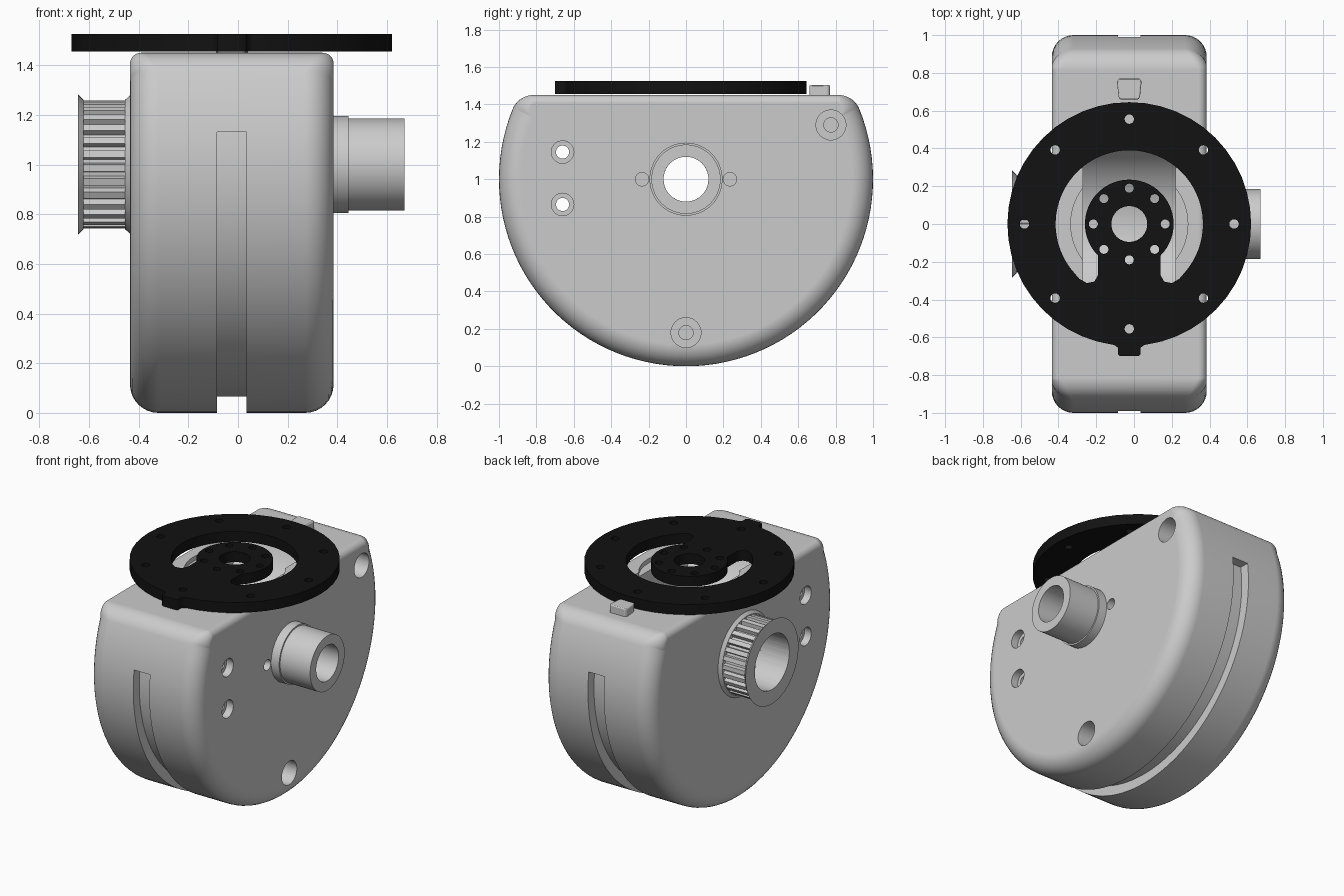
import bpy, bmesh
from math import sin, cos, pi, radians, asin, atan2, sqrt

if "Cube" in bpy.data.objects:
    bpy.data.objects.remove(bpy.data.objects["Cube"])

CX = -0.025          # middle of the housing in x
AX = 1.0             # height of the cross axle


def make(name, rings, wrap=False):
    """Skin a list of equal-length point rings; cap the ends unless wrapped."""
    bm = bmesh.new()
    vs = [[bm.verts.new(p) for p in r] for r in rings]
    n = len(vs[0])
    for a, b in zip(vs, vs[1:] + (vs[:1] if wrap else [])):
        for i in range(n):
            j = (i + 1) % n
            bm.faces.new((a[i], a[j], b[j], b[i]))
    if not wrap:
        bm.faces.new(vs[0][::-1])
        bm.faces.new(vs[-1])
    bmesh.ops.recalc_face_normals(bm, faces=bm.faces)
    me = bpy.data.meshes.new(name)
    bm.to_mesh(me)
    bm.free()
    ob = bpy.data.objects.new(name, me)
    bpy.context.collection.objects.link(ob)
    return ob


def circle(r, n, cx=0, cy=0):
    return [(cx + r * cos(2 * pi * i / n), cy + r * sin(2 * pi * i / n)) for i in range(n)]


def arc(r, a, b, n):
    return [(r * cos(radians(a + (b - a) * i / n)), r * sin(radians(a + (b - a) * i / n)))
            for i in range(n + 1)]


def prism_x(name, pts, x0, x1):
    return make(name, [[(x, y, z) for y, z in pts] for x in (x0, x1)])


def prism_z(name, pts, z0, z1):
    return make(name, [[(x, y, z) for x, y in pts] for z in (z0, z1)])


def tube(name, prof, n=64):
    """Closed (x, radius) profile turned about the axle."""
    return make(name, [[(x, y, z) for y, z in circle(r, n, 0, AX)] for x, r in prof], wrap=True)


def activate(ob):
    bpy.ops.object.select_all(action='DESELECT')
    ob.select_set(True)
    bpy.context.view_layer.objects.active = ob


def cut(ob, cutter):
    activate(ob)
    m = ob.modifiers.new('cut', 'BOOLEAN')
    m.object, m.operation, m.solver = cutter, 'DIFFERENCE', 'EXACT'
    bpy.ops.object.modifier_apply(modifier=m.name)
    bpy.data.objects.remove(cutter)


def smooth(ob, angle=30):
    activate(ob)
    bpy.ops.object.shade_smooth_by_angle(angle=radians(angle))
    m = ob.modifiers.new('normals', 'WEIGHTED_NORMAL')
    m.keep_sharp = True


# Housing: round belly, flat top, rounded rim that is tighter along the top
TOP, C = 1.45, 0.12
cz = TOP - C
cy = sqrt((1 - C) ** 2 - (cz - AX) ** 2)
t = atan2(cz - AX, cy)
prof = []            # y, z, outward angle, rim radius
for i in range(10):
    f = i / 9
    a = pi / 2 + (t - pi / 2) * f
    prof.append((cy + C * cos(a), cz + C * sin(a), a, 0.045 + 0.07 * f))
for i in range(1, 72):
    a = t - (pi + 2 * t) * i / 72
    prof.append((cos(a), AX + sin(a), a, 0.115))
prof += [(-y, z, pi - a, r) for y, z, a, r in prof[9::-1]]
steps = [i * pi / 16 for i in range(9)]
rings = []
for side, seq in ((-1, steps), (1, steps[::-1])):
    for p in seq:
        rings.append([(CX + side * (0.41 - r * (1 - cos(p))),
                       y - cos(a) * r * (1 - sin(p)),
                       z - sin(a) * r * (1 - sin(p))) for y, z, a, r in prof])
housing = make('housing', rings)

# Belt groove around the belly
e0, e1 = (180 / pi * asin(0.13 / r) for r in (0.935, 1.1))
groove = arc(0.935, e0, -180 - e0, 72) + arc(1.1, -180 - e1, e1, 72)
cut(housing, prism_x('groove_cutter', [(y, z + AX) for y, z in groove], -0.085, 0.035))

# Recess beneath the top plate
cut(housing, prism_x('trough_cutter', circle(0.45, 64, 0, 1.6), -0.27, 0.22))
cut(housing, prism_z('well_cutter', circle(0.31, 64, CX, 0), 1.42, 1.6))

# Axle bore, screw holes and pin holes: y, z, radius, x from, x to
bores = [(0, AX, 0.12, -1, 1), (0, AX, 0.185, -1, -0.3)]
for y, z in ((0.775, 1.29), (0, 0.18)):
    bores += [(y, z, 0.08, 0.08, 1), (y, z, 0.038, -0.1, 0.2)]
for z in (0.865, 1.145):
    bores += [(-0.66, z, 0.06, 0.335, 1), (-0.66, z, 0.06, -1, -0.385), (-0.66, z, 0.035, -1, 1)]
for y in (-0.235, 0.235):
    bores.append((y, AX, 0.036, 0.335, 1))
for y, z, r, x0, x1 in bores:
    cut(housing, prism_x('bore_cutter', circle(r, 40, y, z), x0, x1))
smooth(housing)

# Stepped axle sleeve on the right
smooth(tube('axle_sleeve', [(0.37, 0.12), (0.37, 0.195), (0.445, 0.195), (0.445, 0.185),
                            (0.67, 0.185), (0.67, 0.12)]))

# Toothed pulley with two flared flanges on the left
T = 28
outer, inner = [], []
for i in range(T):
    for f, r in ((0.0, 0.257), (0.5, 0.257), (0.6, 0.23), (0.9, 0.23)):
        a = 2 * pi * (i + f) / T
        outer.append((r * cos(a), AX + r * sin(a)))
        inner.append((0.185 * cos(a), AX + 0.185 * sin(a)))
smooth(make('pulley_teeth', [[(x, y, z) for y, z in ring] for x, ring in
                             ((-0.44, inner), (-0.44, outer), (-0.635, outer), (-0.635, inner))],
            wrap=True))
for name, x0, x1 in (('outer_flange', -0.622, -0.645), ('inner_flange', -0.455, -0.43)):
    smooth(tube(name, [(x0, 0.185), (x0, 0.26), (x1, 0.283), (x1, 0.185)]))

# Top plate: ring, keyed tab, C-shaped slot and two bolt circles
tab = [(-0.08, -0.64), (-0.06, -0.655), (-0.06, -0.69), (-0.05, -0.70)]
rim = tab + [(-x, y) for x, y in tab[::-1]] + arc(0.645, -82, 262, 46)
end = [(-0.265, -0.29), (-0.225, -0.313), (-0.185, -0.305), (-0.165, -0.27)]
slot = (arc(0.39, -42, 222, 48) + end + arc(0.235, 225.4, -45.4, 40)
        + [(-x, y) for x, y in end[::-1]])
loops = [rim, slot, circle(0.095, 40)]
for k in range(8):
    a = k * pi / 4
    loops.append(circle(0.025, 16, 0.555 * cos(a), 0.555 * sin(a)))
    loops.append(circle(0.024, 16, 0.19 * cos(a), 0.19 * sin(a)))
cu = bpy.data.curves.new('top_plate', 'CURVE')
cu.dimensions, cu.fill_mode, cu.extrude = '2D', 'BOTH', 0.035
for pts in loops:
    sp = cu.splines.new('POLY')
    sp.points.add(len(pts) - 1)
    for p, (x, y) in zip(sp.points, pts):
        p.co = (x, y, 0, 1)
    sp.use_cyclic_u = True
plate = bpy.data.objects.new('top_plate', cu)
plate.location = (CX, 0, 1.49)
bpy.context.collection.objects.link(plate)
activate(plate)
bpy.ops.object.convert(target='MESH')
black = bpy.data.materials.new('black')
black.diffuse_color = (0.006, 0.006, 0.006, 1)
black.use_nodes = True
black.node_tree.nodes["Principled BSDF"].inputs["Base Color"].default_value = black.diffuse_color
plate.data.materials.clear()
plate.data.materials.append(black)

# Small tapered stop block behind the plate
half = [(0.05, 0.66), (0.057, 0.675), (0.065, 0.755), (0.055, 0.77)]
block = prism_z('stop_block', [(CX + x, y) for x, y in half]
                + [(CX - x, y) for x, y in half[::-1]], 1.44, 1.503)
b = block.modifiers.new('soft', 'BEVEL')
b.width, b.segments = 0.006, 2
smooth(block)
